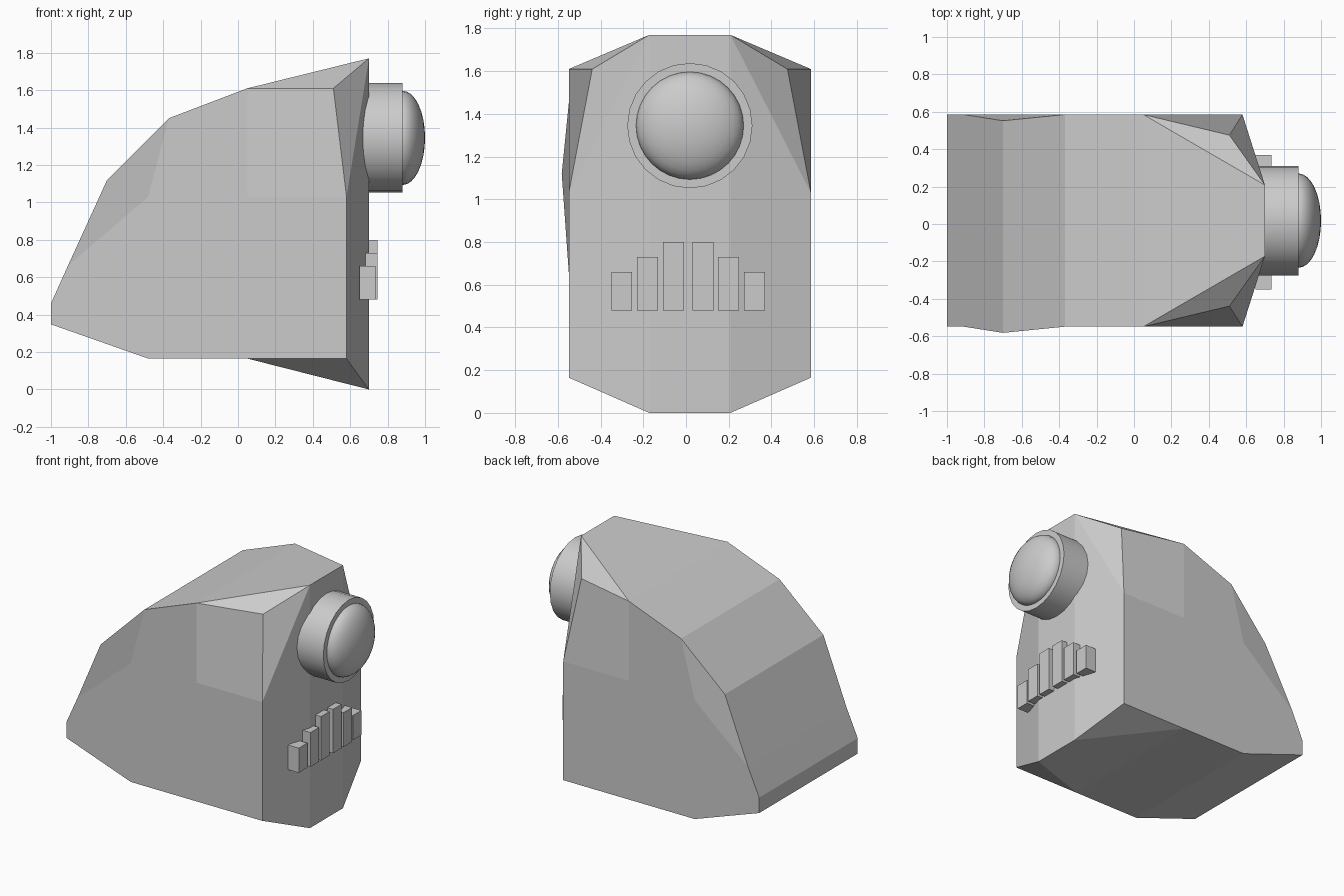
import bpy, bmesh
from math import radians
from mathutils import Matrix

if "Cube" in bpy.data.objects:
    bpy.data.objects.remove(bpy.data.objects["Cube"])

CY = 0.018  # y of the body's mid plane


def finish(name, bm):
    bmesh.ops.recalc_face_normals(bm, faces=bm.faces)
    mesh = bpy.data.meshes.new(name)
    bm.to_mesh(mesh)
    bm.free()
    obj = bpy.data.objects.new(name, mesh)
    bpy.context.collection.objects.link(obj)
    return obj


# Body: side outline (x, z, inset from side plane), from rear bottom over the top
outline = [(-0.48, 0.165, 0), (-1, 0.348, 0), (-1, 0.46, 0), (-0.91, 0.66, 0),
           (-0.70, 1.12, 0), (-0.37, 1.45, 0), (0.05, 1.61, 0),
           (0.51, 1.61, 0.11), (0.58, 1.03, 0), (0.58, 0.165, 0), (0.05, 0.165, 0)]
bm = bmesh.new()
sides = []
for s in (-1, 1):
    v = [bm.verts.new((x, CY + s * (0.567 - inset), z)) for x, z, inset in outline]
    v[4].co.y -= 0.033                                   # skewed rear shoulder
    inner = bm.verts.new((-0.48, v[0].co.y, 1.03))
    mid = bm.verts.new((0.05, v[0].co.y, 1.03))
    top = bm.verts.new((0.70, CY + s * 0.19, 1.77))
    low = bm.verts.new((0.70, CY + s * 0.19, 0))
    for f in ((v[3], v[4], v[5], inner), (v[5], v[6], mid, inner),
              (v[6], v[7], v[8], mid), (mid, v[8], v[9], v[10]),
              (inner, mid, v[10], v[0]), (v[0], v[1], v[2], v[3], inner),
              (v[6], v[7], top), (v[7], v[8], top),
              (v[8], v[9], low, top), (v[9], v[10], low)):
        bm.faces.new(f)
    # strip shared by both halves: underside, rear, roof, front panel
    sides.append([low, v[10]] + v[:7] + [top])
a, b = sides
for i in range(len(a)):
    j = (i + 1) % len(a)
    bm.faces.new((a[i], a[j], b[j], b[i]))
finish("body", bm)

# Lens housing and domed lens, both along x
bm = bmesh.new()
bmesh.ops.create_cone(bm, cap_ends=True, segments=24, radius1=0.293, radius2=0.293, depth=0.24,
                      matrix=Matrix.Translation((0.76, CY, 1.345)) @ Matrix.Rotation(radians(90), 4, 'Y'))
housing = finish("lens_housing", bm)

bm = bmesh.new()
bmesh.ops.create_uvsphere(bm, u_segments=32, v_segments=16, radius=1,
                          matrix=Matrix.Translation((0.88, CY, 1.345))
                          @ Matrix.Diagonal((0.12, 0.252, 0.252, 1))
                          @ Matrix.Rotation(radians(90), 4, 'Y'))
lens = finish("lens", bm)

for obj in (housing, lens):
    bpy.ops.object.select_all(action='DESELECT')
    obj.select_set(True)
    bpy.context.view_layer.objects.active = obj
    bpy.ops.object.shade_smooth_by_angle(angle=radians(35))

# Grille bars: (y offset, back x, front x, top z), mirrored about the mid plane
for n, (dy, x0, x1, z1) in enumerate([(0.069, 0.68, 0.745, 0.80),
                                      (0.190, 0.68, 0.745, 0.73),
                                      (0.311, 0.65, 0.735, 0.66)]):
    for s, side in ((-1, "near"), (1, "far")):
        bm = bmesh.new()
        bmesh.ops.create_cube(bm, size=1, matrix=Matrix.Translation(
            ((x0 + x1) / 2, 0.010 + s * dy, (0.48 + z1) / 2))
            @ Matrix.Diagonal((x1 - x0, 0.098, z1 - 0.48, 1)))
        finish(f"grille_bar_{side}_{n + 1}", bm)
